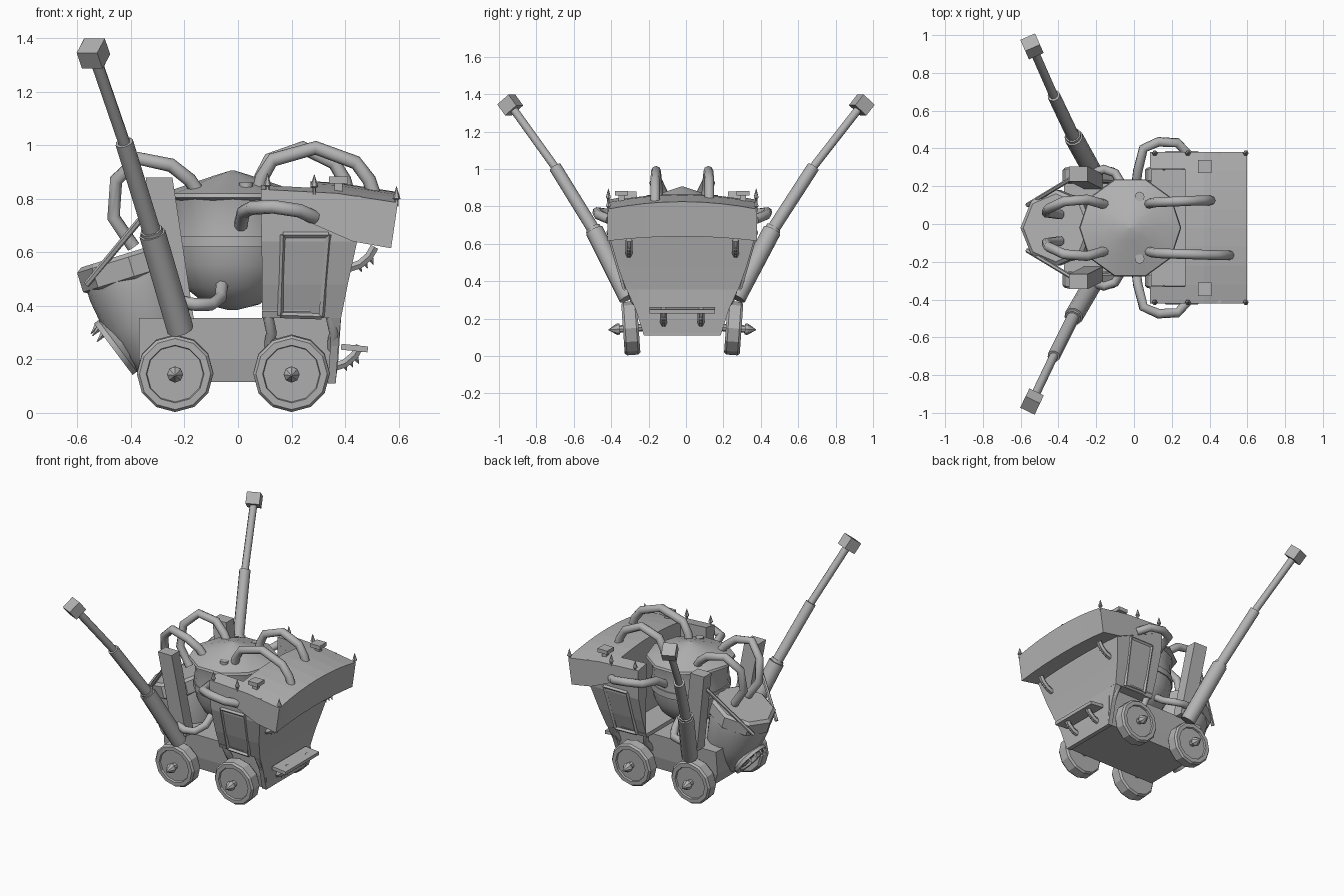
import bpy, bmesh, math
from mathutils import Vector, Matrix

if "Cube" in bpy.data.objects:
    bpy.data.objects.remove(bpy.data.objects["Cube"], do_unlink=True)

mat = bpy.data.materials.new("plain grey")
mat.use_nodes = True
GREY = (0.45, 0.45, 0.45, 1)
mat.diffuse_color = GREY
mat.node_tree.nodes["Principled BSDF"].inputs["Base Color"].default_value = GREY
MID = -0.02  # centre plane of the vehicle body
SIDES = ((-1, "right"), (1, "left"))


def finish(name, bm, smooth=False):
    bmesh.ops.recalc_face_normals(bm, faces=bm.faces)
    me = bpy.data.meshes.new(name)
    bm.to_mesh(me)
    bm.free()
    ob = bpy.data.objects.new(name, me)
    bpy.context.collection.objects.link(ob)
    me.materials.append(mat)
    if smooth:
        bpy.ops.object.select_all(action='DESELECT')
        ob.select_set(True)
        bpy.context.view_layer.objects.active = ob
        bpy.ops.object.shade_smooth_by_angle(angle=math.radians(50))
    return ob


def loft(name, rings, smooth=False):
    """Skin a list of equal-length point rings and cap both ends."""
    bm = bmesh.new()
    loops = [[bm.verts.new(p) for p in r] for r in rings]
    n = len(loops[0])
    for a, b in zip(loops, loops[1:]):
        for i in range(n):
            bm.faces.new((a[i], a[(i + 1) % n], b[(i + 1) % n], b[i]))
    bm.faces.new(loops[0])
    bm.faces.new(loops[-1])
    return finish(name, bm, smooth)


def tube(name, pts, radii, n=8):
    """Round tube through points, with one radius or one per point."""
    pts = [Vector(p) for p in pts]
    if not isinstance(radii, (list, tuple)):
        radii = [radii] * len(pts)
    rings = []
    q = (pts[-1] - pts[0]).to_track_quat('Z', 'Y')
    for i, (p, r) in enumerate(zip(pts, radii)):
        d = pts[min(i + 1, len(pts) - 1)] - pts[max(i - 1, 0)]
        if d.length > 0:
            q = (q @ Vector((0, 0, 1))).rotation_difference(d) @ q
        rings.append([p + q @ Vector((r * math.cos(t), r * math.sin(t), 0))
                      for t in (2 * math.pi * k / n for k in range(n))])
    return loft(name, rings, True)


def box(name, centre, size, rot=None):
    bm = bmesh.new()
    m = Matrix.Translation(centre) @ (rot or Matrix()) @ Matrix.Diagonal((*size, 1))
    bmesh.ops.create_cube(bm, size=1, matrix=m)
    return finish(name, bm)


def lathe(name, profile, n, matrix, smooth=True):
    """Spin (radius, height) points about local z."""
    rings = [[matrix @ Vector((r * math.cos(t), r * math.sin(t), z))
              for t in (2 * math.pi * k / n for k in range(n))] for r, z in profile]
    return loft(name, rings, smooth)


def arched(name, profile, half, arch, steps=8):
    """Side profile of (x, z, bend) swept across y, bent upward mid-way."""
    rings = []
    for k in range(steps + 1):
        u = -1 + 2 * k / steps
        rings.append([(x, MID + u * half, z + b * arch * (1 - u * u))
                      for x, z, b in profile])
    return loft(name, rings)


def path(pts, s):
    return [(x, MID + s * h, z) for x, h, z in pts]


def subtract(ob, cutter):
    mod = ob.modifiers.new("opening", 'BOOLEAN')
    mod.object, mod.operation, mod.solver = cutter, 'DIFFERENCE', 'EXACT'
    cutter.hide_render = True
    cutter.hide_set(True)
    cutter.display_type = 'WIRE'


def section(x0, x1, h, z):
    return [(x0, MID - h, z), (x1, MID - h, z), (x1, MID + h, z), (x0, MID + h, z)]


# Chassis: tapered hull between the wheels, with a flared nose
loft("chassis", [section(-0.33, 0.365, 0.2, 0.115), section(-0.37, 0.375, 0.22, 0.2),
                 section(-0.37, 0.385, 0.235, 0.355)])
loft("lower_nose", [section(0.335, 0.365, 0.205, 0.11), section(0.345, 0.375, 0.25, 0.25),
                    section(0.345, 0.385, 0.3, 0.36)])

# Cab shell and overhanging hood, opened at the rear for the pot
cab = loft("cab", [section(0.09, 0.385, 0.30, 0.355), section(0.09, 0.41, 0.345, 0.48),
                   section(0.088, 0.445, 0.39, 0.64), section(0.085, 0.46, 0.4, 0.81)])
hood = arched("hood", [(0.085, 0.79, 1), (0.43, 0.64, 0.4), (0.572, 0.615, 0.6),
                       (0.597, 0.785, 1), (0.37, 0.82, 1), (0.085, 0.835, 1)], 0.4, 0.04)
opening = box("cab_opening_cutter", (0.13, MID, 0.75), (0.28, 0.62, 0.74))
subtract(cab, opening)
subtract(hood, opening)

# Pot with a band, and a shallow pointed lid over its flared rim
centre = Matrix.Translation((-0.02, MID, 0))
lathe("pot", [(0.02, 0.385), (0.1, 0.405), (0.18, 0.47), (0.222, 0.55), (0.235, 0.62),
              (0.242, 0.62), (0.242, 0.66), (0.235, 0.66), (0.23, 0.74), (0.24, 0.8)],
      20, centre)
lathe("pot_lid", [(0.23, 0.79), (0.27, 0.805), (0.265, 0.82), (0.14, 0.862),
                  (0.07, 0.886), (0.005, 0.906)], 10, centre)

# Rear boiler, leaning backward, with cap and flared exhaust
lean = Matrix.Translation((-0.29, MID, 0.195)) @ Matrix.Rotation(-0.3, 4, 'Y')
lathe("boiler", [(0.08, -0.03), (0.13, 0.04), (0.165, 0.15), (0.185, 0.29), (0.185, 0.33)],
      16, lean)
lathe("boiler_cap", [(0.185, 0.32), (0.2, 0.33), (0.2, 0.405), (0.18, 0.42)], 8, lean, False)
flare = Matrix.Translation((-0.37, MID, 0.31)) @ Matrix.Rotation(math.radians(-127), 4, 'Y')
lathe("exhaust_flare", [(0.06, 0), (0.07, 0.06), (0.12, 0.10), (0.12, 0.12),
                        (0.09, 0.12), (0.06, 0.05)], 12, flare)
for k in range(5):
    a = math.radians(-50 + 25 * k)
    p = flare @ Vector((0.105 * math.cos(a), 0.105 * math.sin(a), 0.115))
    tube("exhaust_tooth", [p, p + Vector((-0.025, 0, -0.03))], [0.012, 0.001], 4)

TIRE = [(0.02, -0.042), (0.133, -0.042), (0.143, -0.03), (0.143, 0.03), (0.133, 0.042),
        (0.108, 0.042), (0.105, 0.03), (0.02, 0.03)]
UPPER_PIPE = [(-0.14, 0.12, 0.81), (-0.18, 0.13, 0.87), (-0.25, 0.15, 0.925),
              (-0.37, 0.14, 0.95), (-0.455, 0.10, 0.87), (-0.465, 0.08, 0.73),
              (-0.39, 0.07, 0.62)]
SIDE_PIPE = [(0.01, 0.22, 0.70), (0.02, 0.30, 0.75), (0.05, 0.42, 0.765),
             (0.13, 0.455, 0.77), (0.23, 0.45, 0.755), (0.285, 0.39, 0.73)]
LOW_PIPE = [(-0.22, 0.29, 0.415), (-0.16, 0.31, 0.405), (-0.10, 0.29, 0.405),
            (-0.065, 0.23, 0.43), (-0.06, 0.17, 0.475)]

for s, side in SIDES:
    # Wheels with recessed discs and pointed hubs, tops leaning outward
    for x, end in ((-0.235, "rear"), (0.2, "front")):
        m = (Matrix.Translation((x, MID + s * 0.275, 0.148)) @
             Matrix.Rotation(s * math.radians(-94), 4, 'X'))
        lathe(f"{end}_{side}_wheel", TIRE, 12, m, False)
        lathe(f"{end}_{side}_hub", [(0.02, -0.12), (0.02, 0.06), (0.03, 0.06),
                                    (0.03, 0.075), (0.002, 0.12)], 8, m, False)

    # Telescopic arm with a block at its tip
    j = [Vector((x, s * h + o, z)) for x, h, o, z in (
        (-0.215, 0.29, -0.02, 0.31), (-0.32, 0.475, -0.015, 0.67),
        (-0.425, 0.69, -0.01, 1.01), (-0.535, 0.93, 0, 1.33))]
    tube(f"{side}_arm_lower", j[0:2], 0.05, 10)
    tube(f"{side}_arm_middle", [j[1] * 1.02 - j[2] * 0.02, j[2]], 0.034, 10)
    tube(f"{side}_arm_upper", j[2:4], 0.023, 8)
    tube(f"{side}_arm_collar", [j[1], j[1].lerp(j[2], 0.04)], 0.042, 10)
    q = (j[3] - j[2]).to_track_quat('Z', 'Y').to_matrix().to_4x4()
    box(f"{side}_arm_block", (-0.54, s * 0.94, 1.342), (0.085, 0.085, 0.075), q)

    # Leaning post and stay rod beside the boiler
    loft(f"{side}_post", [[(cx + a * w, MID + s * (h + b * 0.04), z)
                           for a, b in ((-1, -1), (1, -1), (1, 1), (-1, 1))]
                          for cx, h, w, z in ((-0.215, 0.245, 0.05, 0.35),
                                              (-0.295, 0.285, 0.05, 0.88))])
    tube(f"{side}_stay_rod", path([(-0.565, 0.12, 0.48), (-0.30, 0.28, 0.80)], s), 0.012, 6)

    # Bent pipes
    tube(f"{side}_upper_pipe", path(UPPER_PIPE, s), 0.026)
    reach = 1 if s < 0 else 0.78
    tube(f"{side}_roof_pipe", path([(0.07 + reach * dx, h, z) for dx, h, z in (
        (0, 0.12, 0.80), (0.02, 0.13, 0.88), (0.06, 0.135, 0.945), (0.22, 0.14, 0.99),
        (0.37, 0.145, 0.935), (0.42, 0.145, 0.87), (0.44, 0.145, 0.81))], s), 0.026)
    tube(f"{side}_side_pipe", path(SIDE_PIPE, s), 0.026)
    tube(f"{side}_low_pipe", path(LOW_PIPE, s), 0.024)
    tube(f"{side}_pot_port", path([(0.03, 0.165, 0.8), (0.03, 0.165, 0.86)], s), 0.026)

    # Struts from the cab to the wheel line
    for x in (0.115, 0.35):
        tube(f"{side}_cab_strut", path([(x - 0.005, 0.28, 0.37), (x + 0.01, 0.26, 0.30),
                                        (x, 0.21, 0.24)], s), 0.02)

    # Door rim following the sloped cab side
    corners = [(0.158, 0.309, 0.365), (0.168, 0.395, 0.665),
               (0.338, 0.395, 0.665), (0.312, 0.309, 0.36)]
    for a, b in zip(corners, corners[1:] + corners[:1]):
        tube(f"{side}_door_rim", path([a, b], s), 0.011, 4)

    # Roof spikes, lamps and nose fittings
    for x, z in ((0.11, 0.83), (0.285, 0.825), (0.592, 0.78)):
        tube(f"{side}_roof_spike", path([(x, 0.395, z - 0.01), (x, 0.395, z + 0.015),
             (x, 0.395, z + 0.02), (x, 0.395, z + 0.065)], s), [0.007, 0.007, 0.015, 0.001], 6)
    box(f"{side}_lamp_stem", (0.375, MID + s * 0.325, 0.84), (0.03, 0.03, 0.06))
    box(f"{side}_lamp", (0.375, MID + s * 0.325, 0.87), (0.07, 0.07, 0.025))
    for x, h, z in ((0.43, 0.285, 0.54), (0.375, 0.1, 0.17)):
        tube(f"{side}_hook", path([(x - 0.02, h, z), (x + 0.025, h, z + 0.015),
                                   (x + 0.06, h, z + 0.045), (x + 0.08, h, z + 0.08)], s),
             0.018, 6)
        for k in range(3):
            d = 0.02 + 0.022 * k
            tube(f"{side}_hook_tooth", path([(x + d, h, z + d * 0.6), (x + d + 0.012, h,
                 z + d * 0.6 - 0.025)], s), [0.012, 0.001], 4)

# Front step
box("front_step", (0.435, MID, 0.242), (0.1, 0.35, 0.022), Matrix.Rotation(0.1, 4, 'Y'))
